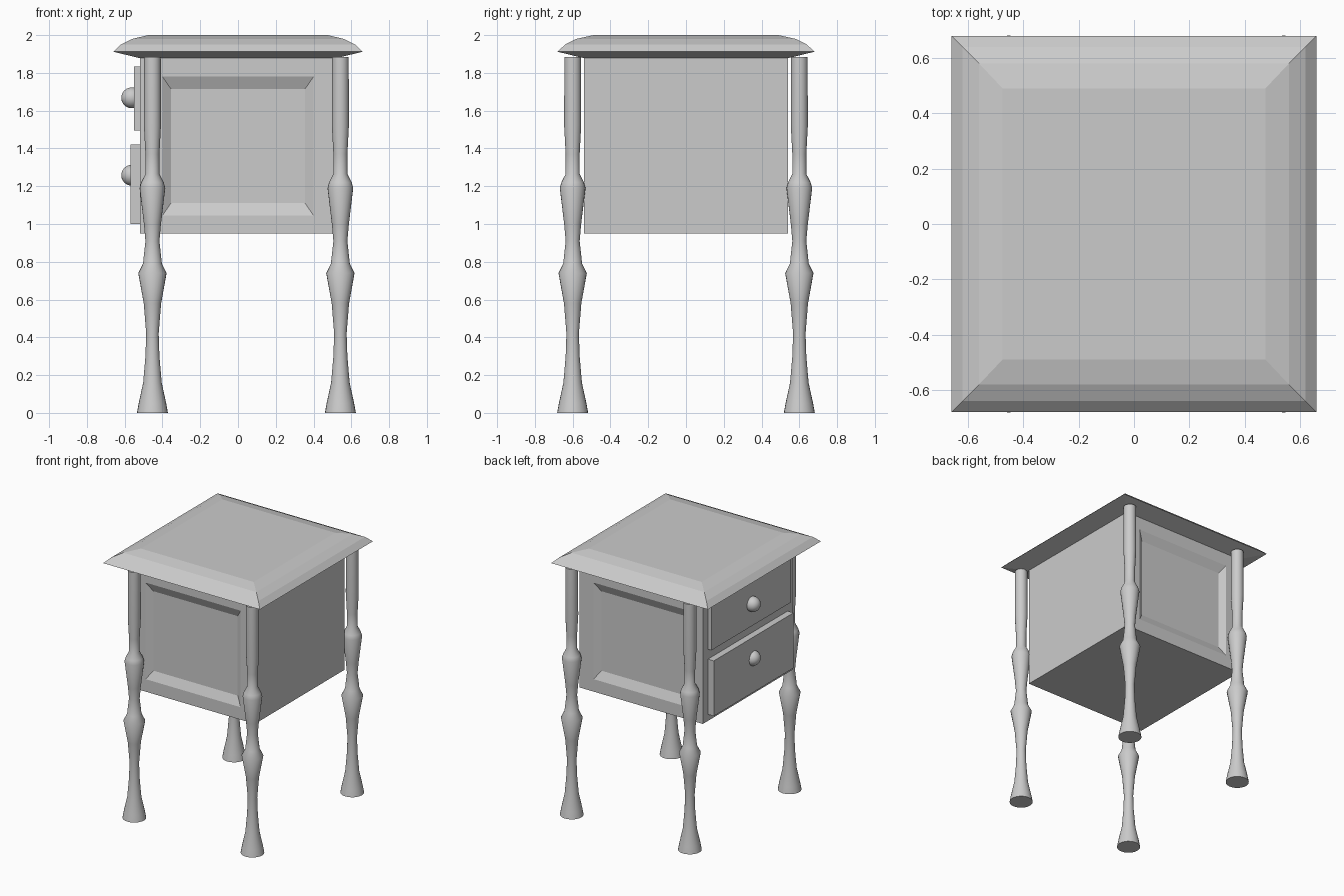
import bpy, bmesh, math

if "Cube" in bpy.data.objects:
    bpy.data.objects.remove(bpy.data.objects["Cube"])


def finish(bm, name, smooth=None):
    bmesh.ops.recalc_face_normals(bm, faces=bm.faces)
    me = bpy.data.meshes.new(name)
    bm.to_mesh(me)
    bm.free()
    ob = bpy.data.objects.new(name, me)
    bpy.context.collection.objects.link(ob)
    if smooth:
        bpy.ops.object.select_all(action='DESELECT')
        ob.select_set(True)
        bpy.context.view_layer.objects.active = ob
        bpy.ops.object.shade_smooth_by_angle(angle=math.radians(smooth))
    return ob


def loft(name, rings, place):
    """Skin rectangles (u0, u1, v0, v1, w) and cap both ends."""
    bm = bmesh.new()
    loops = [[bm.verts.new(place(u, v, w)) for u, v in
              ((u0, v0), (u1, v0), (u1, v1), (u0, v1))]
             for u0, u1, v0, v1, w in rings]
    for a, b in zip(loops, loops[1:]):
        for i in range(4):
            j = (i + 1) % 4
            bm.faces.new((a[i], a[j], b[j], b[i]))
    bm.faces.new(loops[0])
    bm.faces.new(loops[-1])
    return finish(bm, name)


# Tabletop with rounded-over edge and bevelled underside
edge = [(.52, .54, 1.878), (.66, .68, 1.912), (.62, .64, 1.95),
        (.56, .58, 1.98), (.475, .49, 2.0)]
loft("tabletop", [(-x, x, -y, y, z) for x, y, z in edge],
     lambda u, v, w: (u, v, w))

# Cabinet with shallow recessed front and back panels
outline = (-.52, .52, .95, 1.885)
frame = (-.40, .40, 1.045, 1.78)
panel = (-.355, .355, 1.11, 1.715)
half = [(panel, .51), (frame, .54), (outline, .54)]
rings = [(*r, -y) for r, y in half] + [(*r, y) for r, y in reversed(half)]
loft("cabinet", rings, lambda u, v, w: (u, w, v))

# Drawers and knobs on the left side
for label, face, z0, z1, knob_z in (("upper", -.55, 1.495, 1.835, 1.668),
                                    ("lower", -.57, 1.0, 1.42, 1.258)):
    loft(label + "_drawer", [(-.48, .48, z0, z1, -.51), (-.48, .48, z0, z1, face)],
         lambda u, v, w: (w, u, v))
    bm = bmesh.new()
    bmesh.ops.create_uvsphere(bm, u_segments=24, v_segments=12, radius=.055)
    finish(bm, label + "_knob", 60).location = (-.563, 0, knob_z)

# Turned legs
profile = [(.082, 0), (.073, .05), (.049, .16), (.037, .3), (.033, .42),
           (.046, .58), (.075, .74), (.05, .79), (.037, .91), (.045, 1.0),
           (.068, 1.19), (.06, 1.22), (.037, 1.265), (.037, 1.37),
           (.045, 1.52), (.044, 1.885)]
for side, x in (("left", -.453), ("right", .542)):
    for end, y in (("front", -.6), ("back", .6)):
        bm = bmesh.new()
        n = 24
        loops = [[bm.verts.new((r * math.cos(math.tau * i / n),
                                r * math.sin(math.tau * i / n), z))
                  for i in range(n)] for r, z in profile]
        for a, b in zip(loops, loops[1:]):
            for i in range(n):
                j = (i + 1) % n
                bm.faces.new((a[i], a[j], b[j], b[i]))
        bm.faces.new(loops[0])
        bm.faces.new(loops[-1])
        finish(bm, f"{end}_{side}_leg", 40).location = (x, y, 0)
